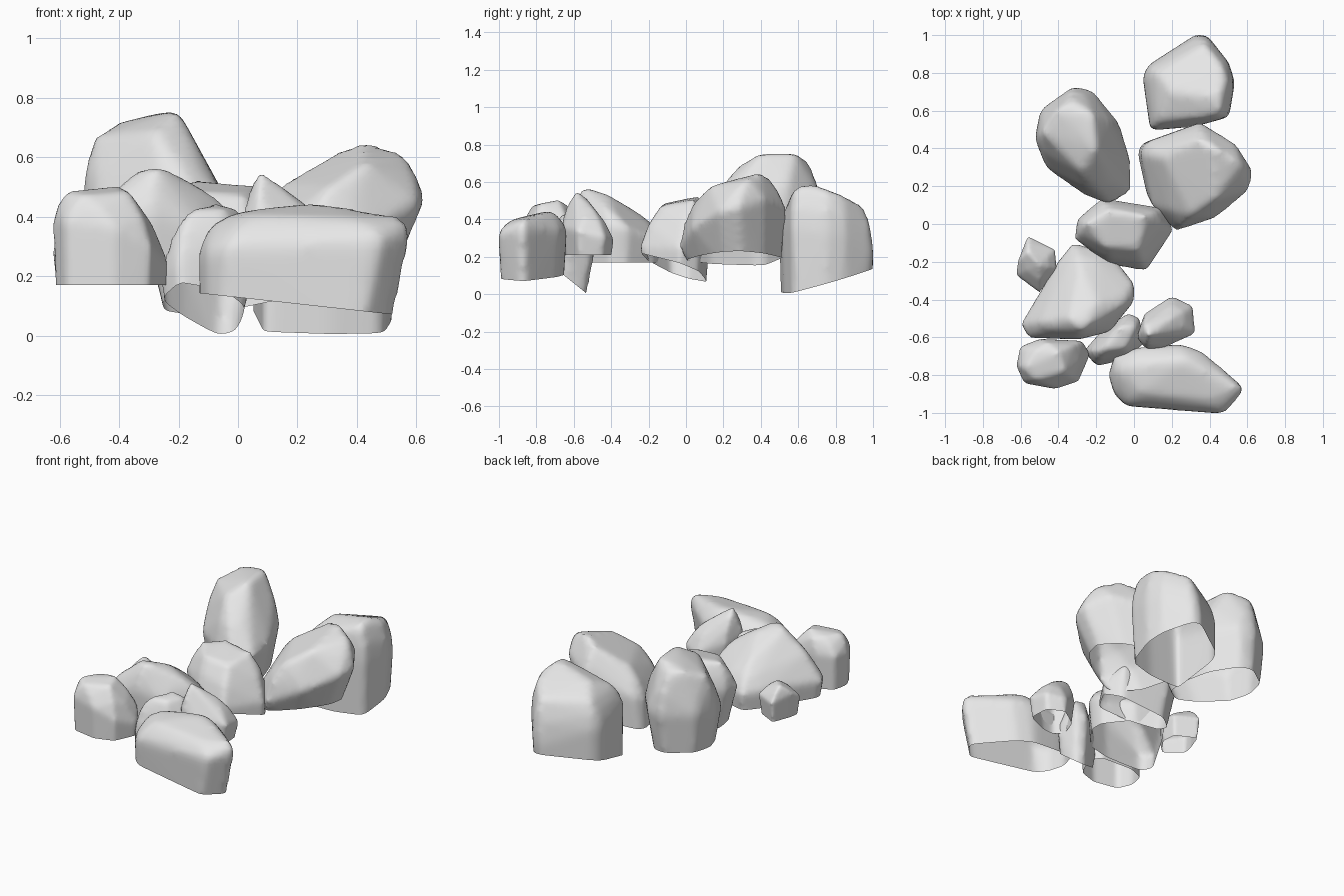
import bpy
import bmesh
from mathutils import Vector

if "Cube" in bpy.data.objects:
    bpy.data.objects.remove(bpy.data.objects["Cube"], do_unlink=True)

stone = bpy.data.materials.new("stone_grey")
stone.use_nodes = True
stone.diffuse_color = (.8, .8, .8, 1)
stone.node_tree.nodes["Principled BSDF"].inputs["Base Color"].default_value = (.8, .8, .8, 1)


def bounds(points):
    """Lowest corner and size of a cloud of points."""
    low = Vector([min(p[i] for p in points) for i in range(3)])
    high = Vector([max(p[i] for p in points) for i in range(3)])
    return low, high - low


def bulge(p, crown):
    """Point that rounds out the slope from a shoulder point to the nearest crown point."""
    step = min((Vector(c) - p for c in crown), key=lambda d: d.length)
    flat = Vector((step.x, step.y, 0))
    outward = -flat.normalized() * step.z
    outward.z = flat.length
    return p + step * .5 + outward * .06


def rock(name, shoulder, crown, base, slope=(0, 0), taper=.9, lean=(0, 0)):
    """Round boulder wrapped around a shoulder ring and crown points, cut open at a tilted base."""
    centre = sum((Vector(p) for p in shoulder), Vector()) / len(shoulder)
    centre.z = base
    points = [Vector(p) for p in shoulder + crown]
    for p in shoulder:
        points.append(bulge(Vector(p), crown))
        foot = centre + (Vector(p) - centre) * taper + Vector((*lean, 0))
        foot.z = base + slope[0] * (foot.x - centre.x) + slope[1] * (foot.y - centre.y)
        points += [foot, foot - Vector((0, 0, .1))]

    # Faceted hull
    mesh = bpy.data.meshes.new(name)
    bm = bmesh.new()
    for p in points:
        bm.verts.new(p)
    bmesh.ops.convex_hull(bm, input=bm.verts[:])
    loose = [v for v in bm.verts if not v.link_faces]
    bmesh.ops.delete(bm, geom=loose, context='VERTS')
    bmesh.ops.recalc_face_normals(bm, faces=bm.faces[:])
    bm.to_mesh(mesh)
    bm.free()
    obj = bpy.data.objects.new(name, mesh)
    bpy.context.collection.objects.link(obj)

    # Weathered edges
    low, size = bounds(points)
    remesh = obj.modifiers.new("remesh", 'REMESH')
    remesh.mode = 'VOXEL'
    remesh.voxel_size = max(size) * .035
    smooth = obj.modifiers.new("smooth", 'SMOOTH')
    smooth.factor = .5
    smooth.iterations = 6
    graph = bpy.context.evaluated_depsgraph_get()
    rounded = bpy.data.meshes.new_from_object(obj.evaluated_get(graph))
    obj.modifiers.clear()
    obj.data = rounded
    bpy.data.meshes.remove(mesh)
    rounded.name = name

    # Undo the shrinkage of smoothing, then cut the open base
    bm = bmesh.new()
    bm.from_mesh(rounded)
    new_low, new_size = bounds([v.co for v in bm.verts])
    for v in bm.verts:
        for i in range(3):
            v.co[i] = low[i] + (v.co[i] - new_low[i]) * size[i] / new_size[i]
    bmesh.ops.bisect_plane(bm, geom=bm.verts[:] + bm.edges[:] + bm.faces[:],
                           plane_co=centre, plane_no=(-slope[0], -slope[1], 1),
                           clear_inner=True)
    bm.to_mesh(rounded)
    bm.free()
    rounded.materials.clear()
    rounded.materials.append(stone)
    rounded.shade_smooth()


# Three large boulders at the back
rock("back_boulder",
     [(.05, .78, .3), (.08, .84, .3), (.33, 1, .2), (.39, .99, .22), (.5, .85, .32),
      (.53, .75, .32), (.5, .57, .35), (.32, .52, .35), (.09, .5, .35)],
     [(.13, .55, .46), (.46, .58, .56), (.44, .67, .58), (.49, .76, .54), (.46, .84, .52),
      (.37, .95, .46), (.2, .7, .53), (.12, .8, .46)],
     base=.07, slope=(-.06, .28), taper=.95, lean=(-.01, 0))
rock("middle_boulder",
     [(.04, .37, .35), (.07, .43, .35), (.35, .53, .45), (.53, .42, .5), (.62, .28, .45),
      (.6, .18, .44), (.43, .04, .35), (.22, -.03, .25), (.1, .1, .3)],
     [(.42, .4, .64), (.55, .32, .6), (.34, .44, .61), (.15, .35, .5), (.3, .05, .49),
      (.42, .13, .57)],
     base=.2, slope=(.15, 0), taper=.78, lean=(-.08, .03))
rock("tall_boulder",
     [(-.52, .45, .42), (-.49, .6, .45), (-.32, .72, .45), (-.22, .7, .45), (-.08, .53, .45),
      (-.02, .34, .42), (-.02, .18, .4), (-.13, .11, .4), (-.26, .16, .4), (-.46, .3, .4)],
     [(-.48, .48, .66), (-.4, .6, .71), (-.22, .58, .75), (-.2, .4, .75), (-.28, .28, .68),
      (-.33, .65, .7)],
     base=.19, slope=(-.05, .05), taper=.74, lean=(-.03, .03))

# Stones in the middle of the pile
rock("centre_stone",
     [(-.31, -.08, .34), (-.3, .02, .34), (-.17, .13, .35), (.14, .08, .3), (.2, -.03, .25),
      (.06, -.24, .25), (-.13, -.21, .3)],
     [(-.25, 0, .5), (-.13, .07, .52), (.06, .04, .5), (.02, -.13, .47), (-.15, -.12, .48)],
     base=.13, slope=(.15, -.35), taper=.82, lean=(.04, 0))
rock("wide_stone",
     [(-.59, -.53, .27), (-.4, -.21, .28), (-.32, -.11, .27), (-.13, -.16, .28), (0, -.32, .35),
      (0, -.41, .36), (-.13, -.57, .35), (-.29, -.61, .4), (-.55, -.6, .27)],
     [(-.27, -.55, .56), (-.34, -.5, .54), (-.2, -.42, .52), (-.1, -.45, .47), (-.28, -.25, .42)],
     base=.17, taper=.9)
rock("side_pebble",
     [(-.61, -.2, .32), (-.56, -.07, .29), (-.42, -.14, .29), (-.41, -.24, .29), (-.5, -.36, .25),
      (-.62, -.27, .28)],
     [(-.56, -.15, .38), (-.5, -.22, .37)],
     base=.17, taper=.75)

# Stones along the front
rock("left_pebble",
     [(.02, -.6, .38), (.06, -.48, .35), (.2, -.39, .28), (.31, -.44, .3), (.32, -.58, .33),
      (.16, -.65, .35), (.07, -.66, .37)],
     [(.08, -.59, .54), (.06, -.54, .51), (.2, -.5, .45)],
     base=.21, taper=.76)
rock("low_pebble",
     [(-.26, -.67, .2), (-.2, -.74, .25), (-.03, -.7, .25), (.05, -.63, .25), (.02, -.5, .3),
      (-.04, -.48, .3), (-.18, -.58, .25)],
     [(-.17, -.67, .42), (-.05, -.66, .42), (0, -.55, .42), (-.08, -.55, .44)],
     base=.07, slope=(0, -.8), taper=.75, lean=(-.02, -.04))
rock("corner_stone",
     [(-.62, -.75, .38), (-.6, -.65, .38), (-.5, -.61, .38), (-.28, -.62, .32), (-.24, -.69, .24),
      (-.3, -.83, .3), (-.42, -.87, .36), (-.58, -.84, .38)],
     [(-.58, -.76, .48), (-.52, -.67, .48), (-.4, -.68, .5), (-.37, -.78, .48), (-.52, -.82, .47),
      (-.46, -.63, .47)],
     base=.17, taper=.94)
rock("front_boulder",
     [(-.13, -.8, .28), (-.1, -.7, .32), (.01, -.66, .34), (.24, -.64, .34), (.35, -.68, .34),
      (.57, -.87, .34), (.46, -1, .32), (.38, -.98, .32), (-.04, -.96, .3), (-.1, -.9, .28)],
     [(-.07, -.78, .38), (0, -.75, .41), (.25, -.72, .44), (.54, -.87, .39), (.38, -.93, .39),
      (.04, -.89, .4)],
     base=.11, slope=(-.11, 0), taper=.88, lean=(-.03, 0))
